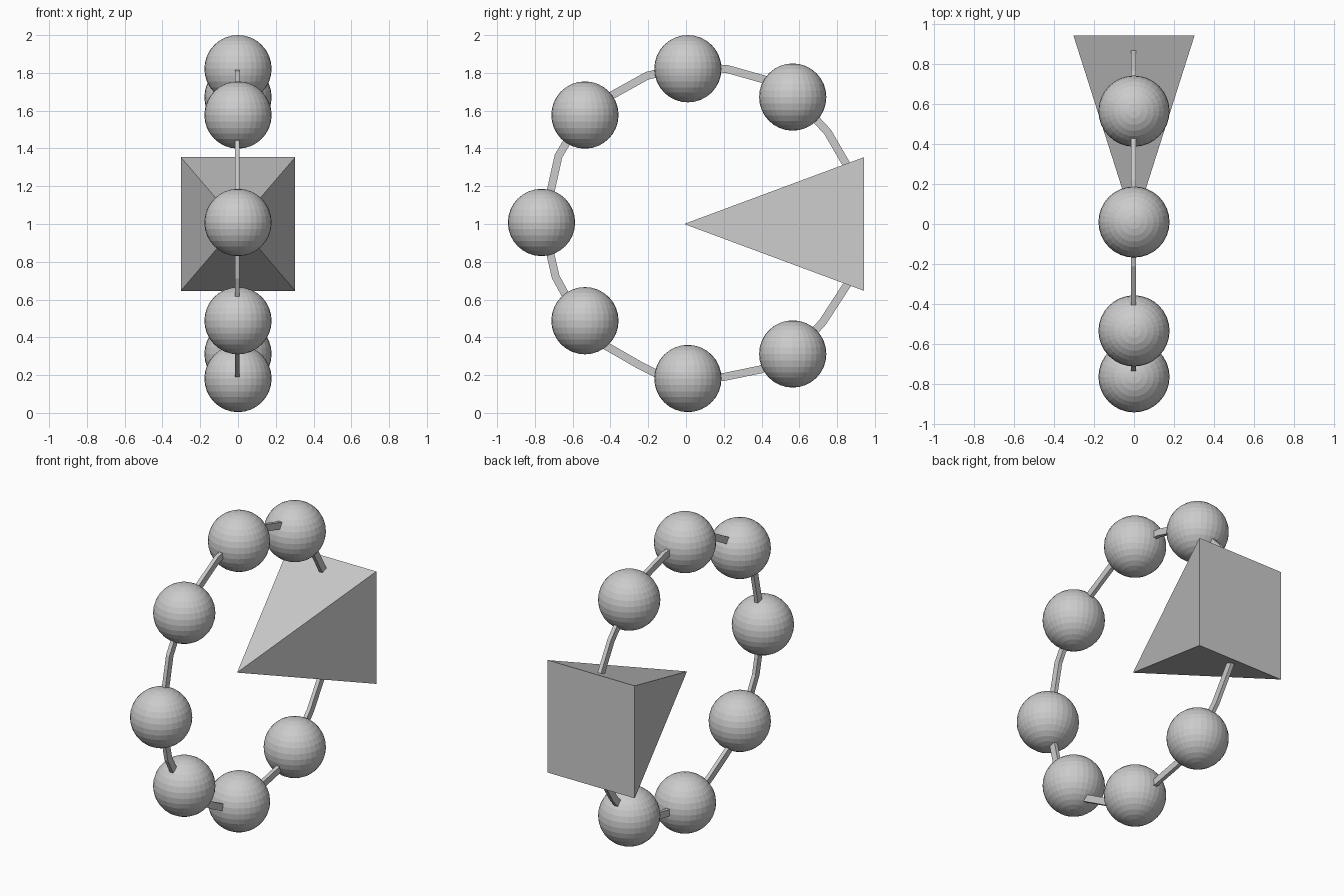
import bpy, math
from mathutils import Matrix, Vector

if "Cube" in bpy.data.objects:
    bpy.data.objects.remove(bpy.data.objects["Cube"])

# Beads: (y, z) centres around the ring
R = 0.178
beads = [(0.01, 1.822), (0.565, 1.672), (-0.535, 1.577), (-0.765, 1.008),
         (-0.535, 0.488), (0.01, 0.182), (0.565, 0.312)]
for i, (y, z) in enumerate(beads):
    bpy.ops.mesh.primitive_uv_sphere_add(segments=32, ring_count=16, radius=R,
                                         location=(0, y, z))
    bpy.context.object.name = f"bead_{i + 1}"

# Pyramid pendant: apex points to the ring centre, base faces the back
Y0, Y1 = -0.01, 0.943
bpy.ops.mesh.primitive_cone_add(vertices=4, radius1=math.sqrt(2), radius2=0, depth=1)
pyramid = bpy.context.object
pyramid.name = "pyramid_pendant"
pyramid.data.transform(Matrix.Rotation(math.radians(45), 4, 'Z'))
pyramid.data.transform(Matrix.Rotation(math.radians(90), 4, 'X'))
pyramid.data.transform(Matrix.Diagonal((0.303, Y1 - Y0, 0.354, 1)))
pyramid.location = (0, (Y0 + Y1) / 2, 1.0)

# String: closed loop path in the y-z plane, swept as a flat strip
path = [(0.01, 1.835), (0.22, 1.82), (0.52, 1.735), (0.75, 1.487), (0.87, 1.28),
        (0.91, 1.0), (0.86, 0.69), (0.725, 0.482), (0.58, 0.32), (0.395, 0.23),
        (0.2, 0.19), (0.01, 0.18), (-0.16, 0.21), (-0.25, 0.255), (-0.52, 0.41),
        (-0.69, 0.72), (-0.755, 1.0), (-0.675, 1.36), (-0.53, 1.605), (-0.206, 1.785)]
W, T = 0.012, 0.021
pts = [Vector(p) for p in path]
n = len(pts)
verts, faces = [], []
for i, p in enumerate(pts):
    a = (p - pts[i - 1]).normalized()
    b = (pts[(i + 1) % n] - p).normalized()
    t = (a + b).normalized()
    out = Vector((-t.y, t.x)) * T / t.dot(a)
    for x, s in ((-W, -1), (W, -1), (W, 1), (-W, 1)):
        q = p + out * s
        verts.append((x - 0.003, q.x, q.y))
    for k in range(4):
        j, m = (i + 1) % n, (k + 1) % 4
        faces.append((i * 4 + k, i * 4 + m, j * 4 + m, j * 4 + k))
mesh = bpy.data.meshes.new("string")
mesh.from_pydata(verts, [], faces)
string = bpy.data.objects.new("string", mesh)
bpy.context.collection.objects.link(string)
bpy.ops.object.select_all(action='DESELECT')
string.select_set(True)
bpy.context.view_layer.objects.active = string
bpy.ops.object.mode_set(mode='EDIT')
bpy.ops.mesh.select_all(action='SELECT')
bpy.ops.mesh.normals_make_consistent(inside=False)
bpy.ops.object.mode_set(mode='OBJECT')
